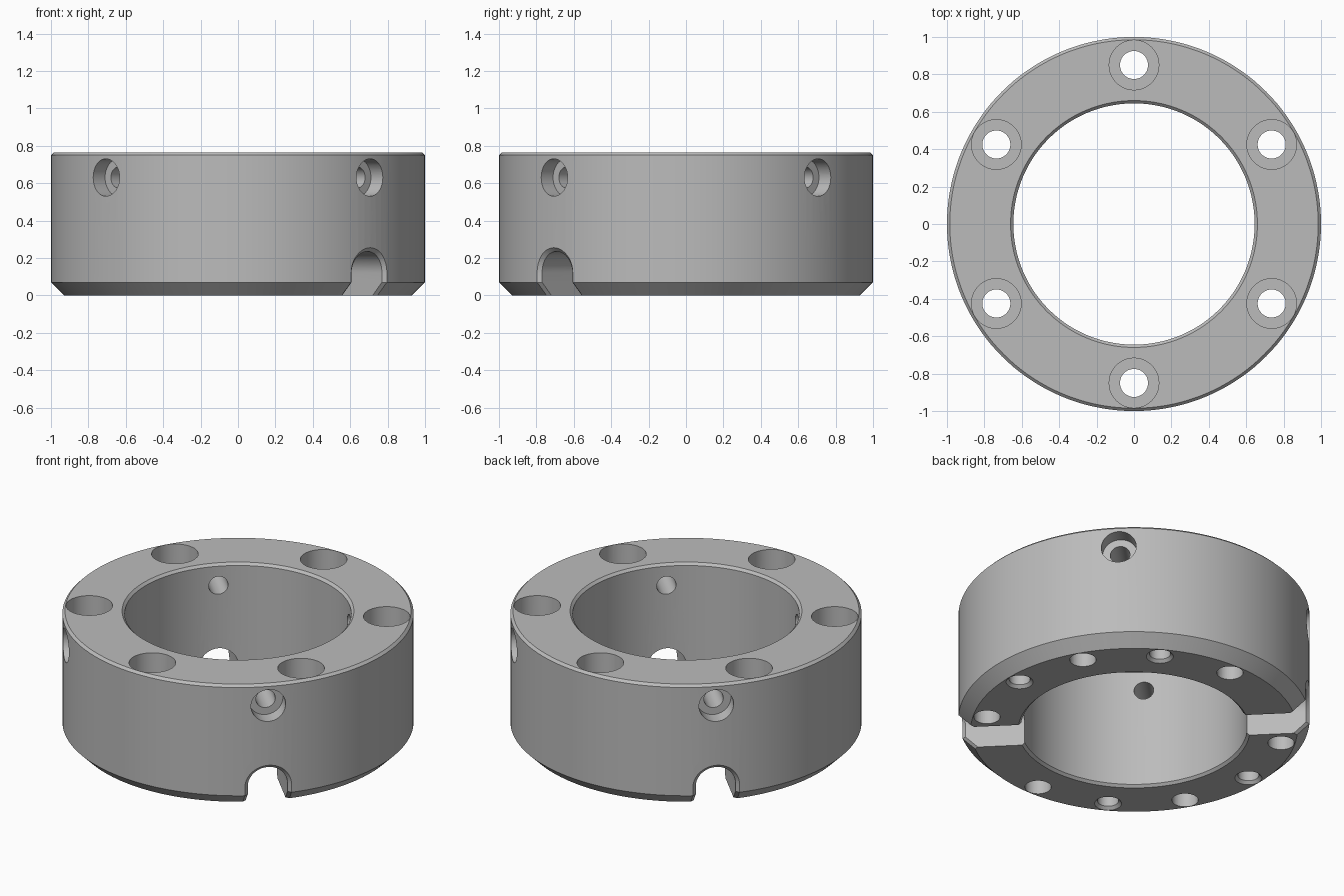
import bpy, bmesh
from math import cos, sin, pi, radians, sqrt
from mathutils import Matrix

cube = bpy.data.objects.get("Cube")
if cube:
    bpy.data.objects.remove(cube, do_unlink=True)

HEIGHT, BORE, BOLT_CIRCLE = 0.765, 0.645, 0.85
EDGE, FOOT = 0.015, 0.07          # small edge chamfer, large lower chamfer


def lathe(bm, profile, n, matrix=Matrix(), closed=False):
    """Revolve (radius, height) points about z; open profiles get end caps."""
    rings = [[bm.verts.new(matrix @ Matrix.Rotation(2 * pi * i / n, 4, 'Z')
                           @ Matrix.Translation((r, 0, h)).to_translation())
              for i in range(n)] for r, h in profile]
    skin(bm, rings, closed)


def skin(bm, rings, closed=False):
    """Bridge successive vertex loops into a closed solid."""
    n = len(rings[0])
    pairs = list(zip(rings, rings[1:]))
    if closed:
        pairs.append((rings[-1], rings[0]))
    else:
        bm.faces.new(rings[0])
        bm.faces.new(rings[-1])
    for a, b in pairs:
        for i in range(n):
            j = (i + 1) % n
            bm.faces.new((a[i], a[j], b[j], b[i]))


def make_object(name, bm):
    bmesh.ops.recalc_face_normals(bm, faces=bm.faces)
    mesh = bpy.data.meshes.new(name)
    bm.to_mesh(mesh)
    bm.free()
    obj = bpy.data.objects.new(name, mesh)
    bpy.context.collection.objects.link(obj)
    return obj


def slot_cutter(bm, angle):
    """Arched radial slot whose mouth is chamfered along the outer wall."""
    half, spring, flare, steps = 0.115, 0.12, 0.02, 20

    def arch(w):
        pts = [(w, -0.1), (w, 0.0), (w, FOOT)]
        pts += [(w * cos(pi * i / steps), spring + w * sin(pi * i / steps))
                for i in range(steps + 1)]
        return pts + [(-w, FOOT), (-w, 0.0), (-w, -0.1)]

    def wall(u, z):
        return sqrt(min(1.0, 1 - FOOT + z) ** 2 - u * u)

    narrow, wide = arch(half), arch(half + flare)
    sections = [[(0.45, u, z) for u, z in narrow],
                [(wall(u, z) - flare, u, z) for u, z in narrow],
                [(wall(u, z), u, z) for u, z in wide],
                [(1.2, u, z) for u, z in wide]]
    turn = Matrix.Rotation(radians(angle), 4, 'Z')
    rings = [[bm.verts.new(turn @ Matrix.Translation(p).to_translation()) for p in s]
             for s in sections]
    skin(bm, rings)


# Ring body
bm = bmesh.new()
lathe(bm, [(1 - FOOT, 0), (1, FOOT), (1, HEIGHT - EDGE), (1 - EDGE, HEIGHT),
           (BORE + EDGE, HEIGHT), (BORE, HEIGHT - EDGE), (BORE, EDGE), (BORE + EDGE, 0)],
      144, closed=True)
ring = make_object("collar_ring", bm)

cut = bmesh.new()

# Counterbored bolt holes from the top
for k in range(6):
    at = Matrix.Rotation(radians(30 + 60 * k), 4, 'Z') @ Matrix.Translation((BOLT_CIRCLE, 0, 0))
    floor = HEIGHT - 0.15
    lathe(cut, [(0.075, -0.1), (0.075, floor), (0.133, floor), (0.133, 0.9)], 40, at)

# Blind tapped holes in the underside, skipping those beside the slots
for angle in (0, 60, 180, 240):
    at = Matrix.Rotation(radians(angle), 4, 'Z') @ Matrix.Translation((BOLT_CIRCLE, 0, 0))
    lathe(cut, [(0.077, -0.1), (0.077, 0), (0.06, 0.017), (0.06, 0.35), (0.005, 0.38)], 32, at)

# Counterbored radial screw holes
for k in range(4):
    at = (Matrix.Rotation(radians(45 + 90 * k), 4, 'Z') @ Matrix.Translation((0, 0, 0.63))
          @ Matrix.Rotation(pi / 2, 4, 'Y'))
    lathe(cut, [(0.056, 0.45), (0.056, 0.905), (0.1, 0.905), (0.1, 1.2)], 40, at)

# Two opposite slots
for angle in (-45, 135):
    slot_cutter(cut, angle)

bmesh.ops.triangulate(cut, faces=[f for f in cut.faces if len(f.verts) == 4])
cutter = make_object("hole_cutter", cut)
cutter.hide_render = True

# Cut the openings
bpy.ops.object.select_all(action='DESELECT')
ring.select_set(True)
bpy.context.view_layer.objects.active = ring
mod = ring.modifiers.new("openings", 'BOOLEAN')
mod.operation, mod.solver, mod.object = 'DIFFERENCE', 'EXACT', cutter
bpy.ops.object.modifier_apply(modifier=mod.name)
bpy.data.objects.remove(cutter, do_unlink=True)

# Single grey metal
grey = bpy.data.materials.new("plain_grey")
grey.use_nodes = True
colour = (0.5, 0.5, 0.5, 1)
grey.diffuse_color = colour
grey.node_tree.nodes["Principled BSDF"].inputs["Base Color"].default_value = colour
ring.data.materials.clear()
ring.data.materials.append(grey)
for poly in ring.data.polygons:
    poly.material_index = 0
bpy.ops.object.shade_smooth_by_angle(angle=radians(30))
